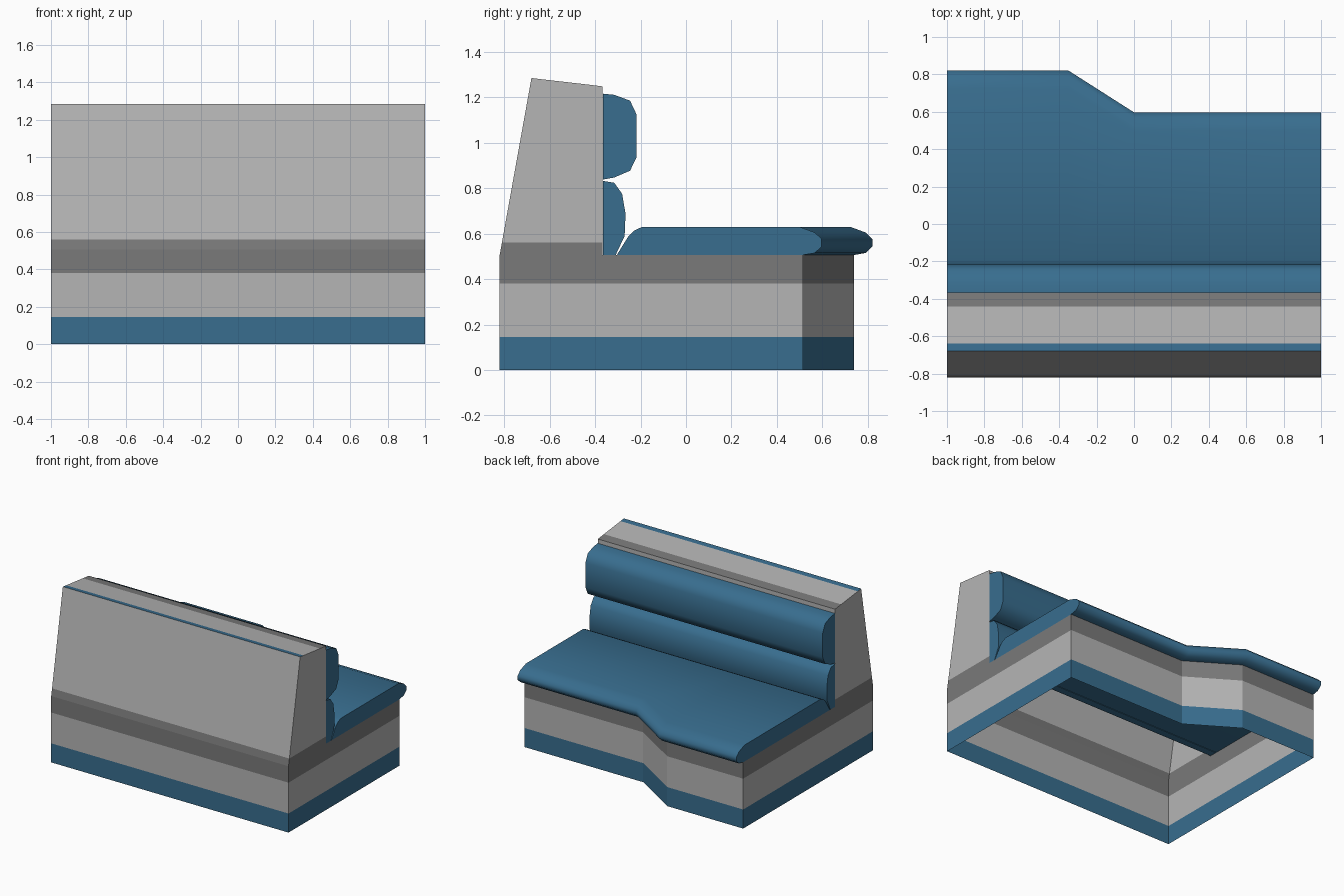
import bpy, bmesh, math

if "Cube" in bpy.data.objects:
    bpy.data.objects.remove(bpy.data.objects["Cube"])


def material(name, rgb):
    m = bpy.data.materials.new(name)
    m.diffuse_color = (*rgb, 1)
    m.use_nodes = True
    m.node_tree.nodes["Principled BSDF"].inputs["Base Color"].default_value = m.diffuse_color
    return m


BLUE, LIGHT, DARK = 0, 1, 2
MATS = [material("blue_vinyl", (0.040, 0.155, 0.275)),
        material("light_grey", (0.46, 0.46, 0.46)),
        material("dark_grey", (0.195, 0.195, 0.195))]


def finish(name, bm, colour, smooth=False):
    """Orient, colour each face by a rule, and link the object."""
    bmesh.ops.recalc_face_normals(bm, faces=bm.faces)
    bm.normal_update()
    for f in bm.faces:
        f.material_index = colour(f)
        f.smooth = smooth
    me = bpy.data.meshes.new(name)
    bm.to_mesh(me)
    bm.free()
    for m in MATS:
        me.materials.append(m)
    if smooth:
        me.set_sharp_from_angle(angle=math.radians(50))
    ob = bpy.data.objects.new(name, me)
    bpy.context.collection.objects.link(ob)
    return ob


def loft(profile, stations, closed=True):
    """Sweep a (y, z) profile along x; each station is (x, shift of points with y > 0)."""
    bm = bmesh.new()
    rings = [[bm.verts.new((x, y + (s if y > 0 else 0), z)) for y, z in profile]
             for x, s in stations]
    n = len(profile)
    for a, b in zip(rings, rings[1:]):
        for i in range(n if closed else n - 1):
            j = (i + 1) % n
            bm.faces.new((a[i], a[j], b[j], b[i]))
    bm.faces.new(rings[0])
    bm.faces.new(rings[-1])
    return bm


ENDS = [(-1, 0), (1, 0)]
SEAT_Z = 0.505

# Hollow plinth: stepped plan outline raised in three colour bands
plan = [(-1, -0.82), (1, -0.82), (1, 0.515), (0, 0.515), (-0.36, 0.74), (-1, 0.74)]
bm = bmesh.new()
levels = [[bm.verts.new((x, y, z)) for x, y in plan] for z in (0, 0.145, 0.38, SEAT_Z)]
for lo, hi in zip(levels, levels[1:]):
    for i in range(len(plan)):
        j = (i + 1) % len(plan)
        bm.faces.new((lo[i], lo[j], hi[j], hi[i]))


def plinth_colour(f):
    z = f.calc_center_median().z
    return BLUE if z < 0.145 else LIGHT if z < 0.38 else DARK


finish("plinth", bm, plinth_colour)

# Hollow sloping backrest shell, open underneath, with a striped top
back = [(-0.82, SEAT_Z), (-0.68, 1.285), (-0.64, 1.28), (-0.44, 1.257),
        (-0.367, 1.248), (-0.367, SEAT_Z)]
bm = loft(back, ENDS, closed=False)
bmesh.ops.bisect_plane(bm, geom=bm.verts[:] + bm.edges[:] + bm.faces[:],
                       plane_co=(0, 0, 0.56), plane_no=(0, 0, 1))


def back_colour(f):
    c = f.calc_center_median()
    if c.z < 0.56:
        return DARK
    if f.normal.z > 0.8:
        return BLUE if c.y < -0.64 else LIGHT if c.y < -0.44 else DARK
    return LIGHT


finish("backrest_shell", bm, back_colour)

# Cushions: seat follows the stepped plan, two rolls on the backrest
seat = [(-0.305, SEAT_Z), (-0.255, 0.586), (-0.23, 0.612), (-0.193, 0.63), (0.5, 0.63),
        (0.567, 0.605), (0.597, 0.577), (0.597, 0.543), (0.567, 0.515), (0.51, SEAT_Z)]
upper = [(-0.366, 1.216), (-0.316, 1.211), (-0.246, 1.185), (-0.217, 1.123),
         (-0.217, 0.938), (-0.246, 0.877), (-0.316, 0.847), (-0.366, 0.838)]
lower = [(-0.366, 0.832), (-0.316, 0.824), (-0.281, 0.775), (-0.266, 0.687),
         (-0.27, 0.59), (-0.31, SEAT_Z), (-0.366, SEAT_Z)]
STEPPED = [(-1, 0.223), (-0.35, 0.223), (0, 0), (1, 0)]
for name, profile, stations in (("seat_cushion", seat, STEPPED),
                                ("upper_back_cushion", upper, ENDS),
                                ("lower_back_cushion", lower, ENDS)):
    finish(name, loft(profile, stations), lambda f: BLUE, smooth=True)
